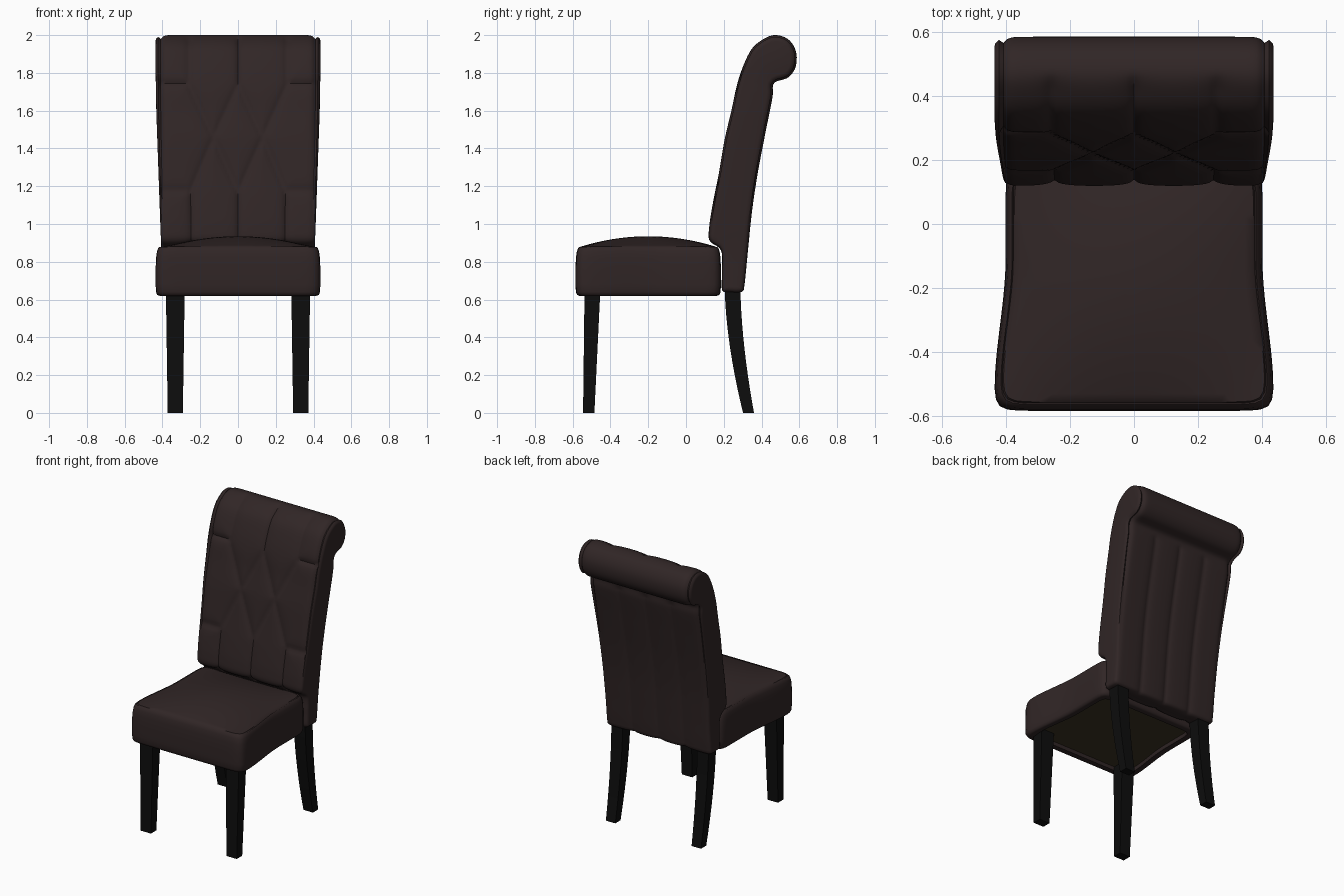
import bpy, bmesh, math
from mathutils import Vector

cube = bpy.data.objects.get("Cube")
if cube:
    bpy.data.objects.remove(cube)


def material(name, rgb, rough):
    m = bpy.data.materials.new(name)
    m.use_nodes = True
    m.diffuse_color = (*rgb, 1)
    bsdf = m.node_tree.nodes["Principled BSDF"]
    bsdf.inputs["Base Color"].default_value = (*rgb, 1)
    bsdf.inputs["Roughness"].default_value = rough
    return m


leather = material("dark brown leather", (0.030, 0.019, 0.019), 0.6)
wood = material("black wood", (0.004, 0.004, 0.004), 0.5)
lining = material("olive lining", (0.045, 0.034, 0.017), 0.9)


def loft(name, rings, mats, angle=40, first_cap=0):
    """Skin a list of equal closed rings and cap both ends."""
    bm = bmesh.new()
    vs = [[bm.verts.new(p) for p in ring] for ring in rings]
    for a, b in zip(vs, vs[1:]):
        n = len(a)
        for i in range(n):
            j = (i + 1) % n
            bm.faces.new((a[i], a[j], b[j], b[i]))
    bm.faces.new(vs[0]).material_index = first_cap
    bm.faces.new(vs[-1])
    bmesh.ops.recalc_face_normals(bm, faces=bm.faces)
    bmesh.ops.triangulate(bm, faces=[f for f in bm.faces if len(f.verts) > 4])
    me = bpy.data.meshes.new(name)
    bm.to_mesh(me)
    bm.free()
    for m in mats:
        me.materials.append(m)
    ob = bpy.data.objects.new(name, me)
    bpy.context.collection.objects.link(ob)
    bpy.ops.object.select_all(action="DESELECT")
    ob.select_set(True)
    bpy.context.view_layer.objects.active = ob
    bpy.ops.object.shade_smooth_by_angle(angle=math.radians(angle))
    return ob


def clamp(v):
    return max(0.0, min(1.0, v))


def smooth_loop(keys, count):
    """Closed spline through the keys, resampled to even spacing."""
    pts, n = [], len(keys)
    for i in range(n):
        a, b, c, d = (Vector(keys[(i + k) % n]) for k in (-1, 0, 1, 2))
        for s in range(8):
            t = s / 8
            pts.append(b + 0.5 * t * ((c - a) + t * ((2 * a - 5 * b + 4 * c - d)
                       + t * (3 * b - a - 3 * c + d))))
    pts.append(pts[0])
    step = sum((q - p).length for p, q in zip(pts, pts[1:])) / count
    out, need = [], 0.0
    for p, q in zip(pts, pts[1:]):
        length = (q - p).length
        while need < length and len(out) < count:
            out.append(p.lerp(q, need / length))
            need += step
        need -= length
    return out


# Backrest: scrolled side profile (y, z)
profile = smooth_loop([
    (.19, .65), (.19, .75), (.185, .86), (.125, .91), (.122, .98), (.14, 1.1), (.175, 1.28),
    (.205, 1.45), (.24, 1.6), (.265, 1.72), (.3, 1.83), (.35, 1.93), (.42, 1.985), (.48, 2.0),
    (.545, 1.975), (.583, 1.91), (.58, 1.83), (.54, 1.775), (.465, 1.745),
    (.458, 1.67), (.42, 1.48), (.38, 1.27), (.35, 1.07), (.33, .88), (.31, .68), (.295, .64), (.22, .64)], 190)
count = len(profile)
normals = []
for i in range(count):
    t = (profile[(i + 1) % count] - profile[i - 1]).normalized()
    normals.append(Vector((-t.y, t.x)))

# Tufting seams on one half of the front (x, z)
seams = [((0, 2.1), (0, 1.74)), ((.26, 2.1), (.26, 1.74)), ((.26, 1.75), (.45, 1.75)),
         ((0, 1.74), (.13, 1.46)), ((.26, 1.74), (.13, 1.46)), ((.13, 1.46), (0, 1.17)),
         ((.13, 1.46), (.25, 1.18)), ((.25, 1.18), (.45, 1.18)), ((0, 1.17), (0, .6)),
         ((.25, 1.18), (.25, .6))]
seams = [(Vector(a), Vector(b)) for a, b in seams]


def seam_distance(x, z):
    p, best = Vector((abs(x), z)), 1.0
    for a, b in seams:
        d = b - a
        t = clamp((p - a).dot(d) / d.length_squared)
        best = min(best, (p - a - t * d).length)
    return best


def half_width(z):
    return .395 + .014 * clamp((z - .8) / .8)


def sink(x, z, n):
    """How far the padding is pulled in at a seam."""
    depth = .014 * math.exp(-((.405 - abs(x)) / .012))
    front, back = clamp(-2 * n.x), clamp(2 * n.x)
    if front > 0:
        d = seam_distance(x, z)
        depth += front * (.014 * math.exp(-d / .035) + .006 * math.exp(-d / .007))
    elif z < 1.72:
        d = min(abs(x), abs(abs(x) - .2))
        depth += back * .012 * math.exp(-d / .025)
    return depth


def side_ring(sign, inset, bulge):
    ring = []
    for p, n in zip(profile, normals):
        q = p - n * inset
        w = half_width(p.y) + bulge * (.010 + .018 * clamp(p.y - .85))
        ring.append((sign * w, q.x, q.y))
    return ring


columns = 64
side_steps = [(.032, 1), (.02, .9), (.01, .5)]
rings = [side_ring(-1, *s) for s in side_steps]
for c in range(columns + 1):
    u = 2 * c / columns - 1
    ring = []
    for p, n in zip(profile, normals):
        x = u * half_width(p.y)
        q = p - n * sink(x, p.y, n)
        ring.append((x, q.x, q.y))
    rings.append(ring)
rings += [side_ring(1, *s) for s in reversed(side_steps)]
loft("backrest", rings, [leather], 50)

# Seat: rounded outline, padded sides and a domed top
SIDE = 24
square = [(2 * i / SIDE - 1, -1) for i in range(SIDE)] + [(1, 2 * i / SIDE - 1) for i in range(SIDE)]
square += [(-x, -y) for x, y in square]
power = 18
outline = []
for x, y in square:
    r = (abs(x) ** power + abs(y) ** power) ** (1 / power)
    outline.append((x / r, y / r))


def seat_ring(inset, z, scale=1.0, dome=0.0):
    ring = []
    for px, py in outline:
        px, py = px * scale, py * scale
        t = clamp((.25 - py) / 1.1)
        width = .402 + .035 * t * t * (3 - 2 * t)
        ring.append((px * (width - inset), -.2 + py * (.385 - inset),
                     z + dome * (1 - px * px) * (1 - py * py)))
    return ring


rings = [seat_ring(.055, .645), seat_ring(.05, .622)]
rings += [seat_ring(i, z) for i, z in [
    (.02, .62), (.008, .625), (.002, .64), (0, .68), (0, .76), (.002, .82),
    (.007, .855), (.014, .873), (.02, .879), (.024, .873)]]
rings += [seat_ring(.028, .88, s / 14, .055) for s in range(14, 0, -1)]
loft("seat", rings, [leather, lining], 50, first_cap=1)


# Legs: square sections (z, front y, back y, inner x, outer x), mirrored
def leg(name, sections):
    for side, sign in (("left", 1), ("right", -1)):
        rings = [[(sign * a, f, z), (sign * b, f, z), (sign * b, k, z), (sign * a, k, z)]
                 for z, f, k, a, b in sections]
        loft(f"{side}_{name}", rings, [wood], 30)


leg("front_leg", [(0, -.545, -.485, .292, .372), (.66, -.537, -.453, .282, .382)])
rear = []
for i in range(11):
    t = i / 10
    curve = (1 - t) ** 1.7
    rear.append((.67 * t, .205 + .097 * curve, .288 + .072 * curve, .295 - .008 * t, .368 + .008 * t))
leg("rear_leg", rear)
